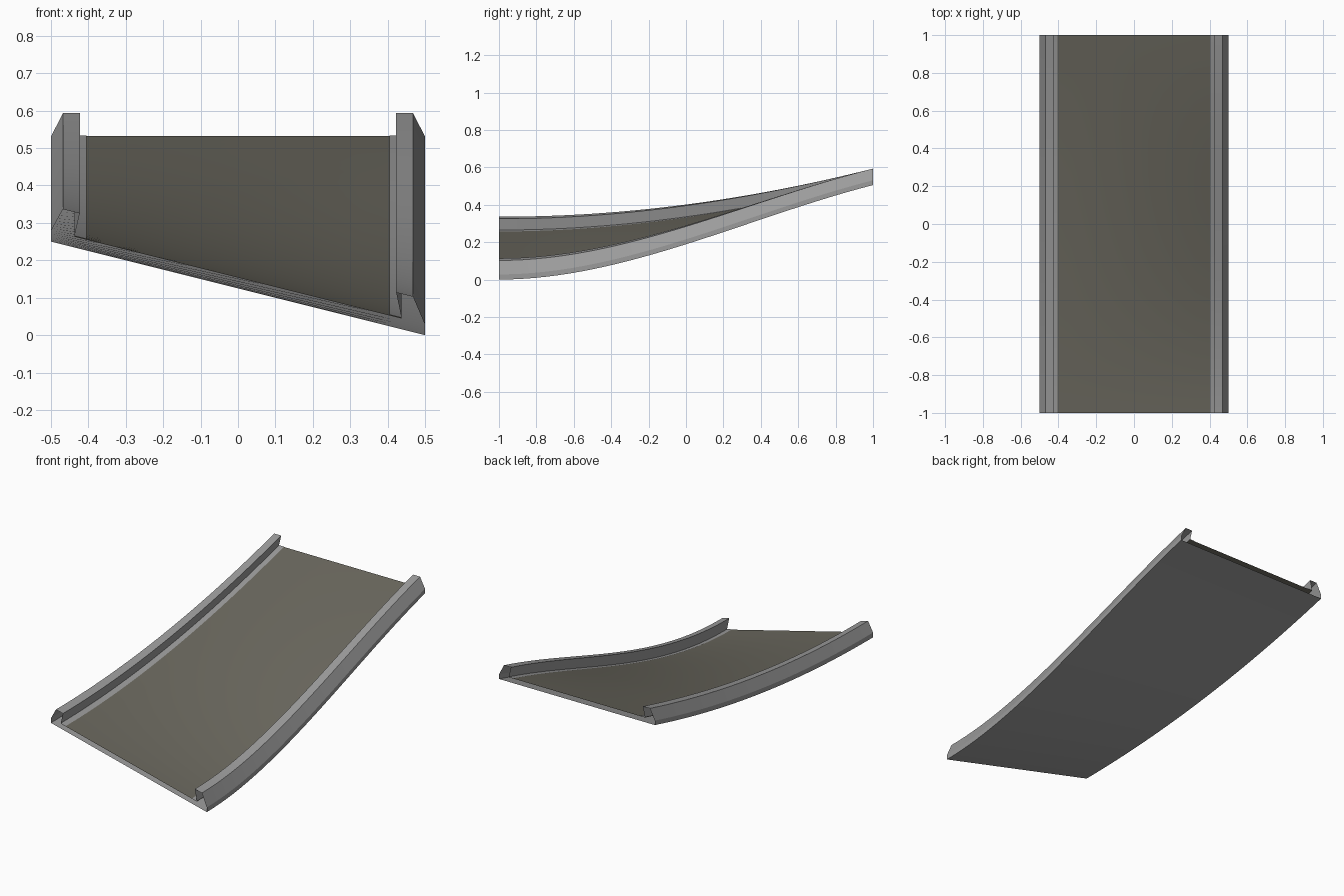
import bpy, bmesh

if "Cube" in bpy.data.objects:
    bpy.data.objects.remove(bpy.data.objects["Cube"])

STEPS = 32


def material(name, rgb):
    m = bpy.data.materials.new(name)
    m.diffuse_color = (*rgb, 1)
    m.use_nodes = True
    m.node_tree.nodes["Principled BSDF"].inputs["Base Color"].default_value = m.diffuse_color
    return m


concrete = material("concrete grey", (0.33, 0.33, 0.33))
asphalt = material("asphalt", (0.145, 0.138, 0.112))


def base_height(x, t):
    """Underside height: the left edge climbs, the banking eases out to level."""
    ease = t * t * (3 - 2 * t)
    return 0.25 + 0.255 * t * t - 0.25 * (1 - ease) * (x + 0.5)


def sweep(name, profile, mat, closed=False):
    """Sweep an open-ended cross-section of (x, height) along the track."""
    bm = bmesh.new()
    rows = []
    for i in range(STEPS + 1):
        t = i / STEPS
        thick = 1.06 - 0.07 * t
        rows.append([bm.verts.new((x, 2 * t - 1, base_height(x, t) + h * thick))
                     for x, h in profile])
    n = len(profile)
    for a, b in zip(rows, rows[1:]):
        for j in range(n if closed else n - 1):
            k = (j + 1) % n
            bm.faces.new((a[j], a[k], b[k], b[j]))
    me = bpy.data.meshes.new(name)
    bm.to_mesh(me)
    bm.free()
    me.materials.append(mat)
    ob = bpy.data.objects.new(name, me)
    bpy.context.collection.objects.link(ob)
    bpy.context.view_layer.objects.active = ob
    ob.select_set(True)
    bpy.ops.object.shade_smooth_by_angle(angle=0.4)
    ob.select_set(False)


# Hollow track body: underside, bevelled outer walls, kerb tops, undercut inner walls, lips
right = [(0.5, 0.0), (0.5, 0.026), (0.468, 0.089), (0.423, 0.089),
         (0.437, 0.029), (0.405, 0.029)]
left = [(-x, h) for x, h in reversed(right)]
sweep("track_body", left + right, concrete)

# Road surface between the kerbs
sweep("road_surface", [(-0.437 + 0.874 * i / 8, 0.027) for i in range(9)], asphalt)
